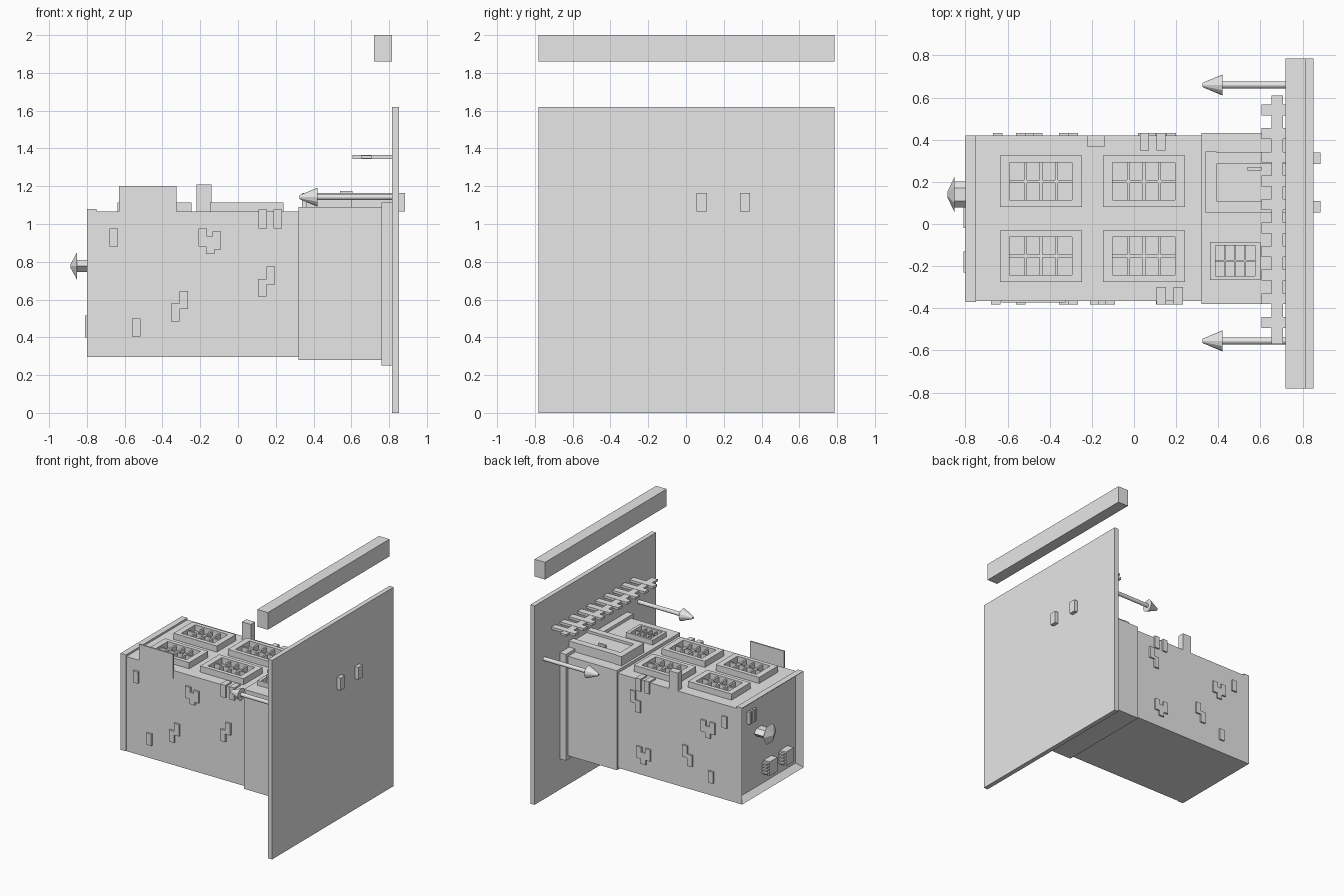
import bpy, bmesh, math
from mathutils import Matrix, Vector

if bpy.data.objects.get("Cube"):
    bpy.data.objects.remove(bpy.data.objects["Cube"])

grey = bpy.data.materials.new("plain_grey")
grey.use_nodes = True
grey.diffuse_color = (0.8, 0.8, 0.8, 1)
grey.node_tree.nodes["Principled BSDF"].inputs["Base Color"].default_value = (0.8, 0.8, 0.8, 1)


def finish(name, bm):
    mesh = bpy.data.meshes.new(name)
    bm.to_mesh(mesh)
    bm.free()
    mesh.materials.append(grey)
    obj = bpy.data.objects.new(name, mesh)
    bpy.context.collection.objects.link(obj)
    return obj


def add_box(bm, xs, ys, zs):
    lo, hi = zip(xs, ys, zs)
    lo, hi = Vector(lo), Vector(hi)
    mat = Matrix.Translation((lo + hi) / 2) @ Matrix.Diagonal((*(hi - lo), 1))
    return bmesh.ops.create_cube(bm, size=1, matrix=mat)["verts"]


def boxes(name, *items):
    bm = bmesh.new()
    for item in items:
        add_box(bm, *item)
    return finish(name, bm)


def add_cone(bm, x0, x1, r0, r1, y, z, sides, squash=1):
    # tapered prism running along x
    mat = (Matrix.Translation(((x0 + x1) / 2, y, z)) @ Matrix.Diagonal((1, 1, squash, 1))
           @ Matrix.Rotation(math.pi / 2, 4, "Y"))
    bmesh.ops.create_cone(bm, cap_ends=True, segments=sides, radius1=r0, radius2=r1,
                          depth=x1 - x0, matrix=mat)


def window(name, xs, ys, base, top, rim, bar):
    # raised frame with one long and three short glazing bars
    (x0, x1), (y0, y1), zs = xs, ys, (base, top)
    ix, iy = (x0 + rim, x1 - rim), (y0 + rim * 0.7, y1 - rim * 0.7)
    parts = [((x0, ix[0]), ys, zs), ((ix[1], x1), ys, zs),
             (ix, (y0, iy[0]), zs), (ix, (iy[1], y1), zs)]
    zb = (base, top - 0.012)
    mid = (y0 + y1) / 2
    parts.append((ix, (mid - bar, mid + bar), zb))
    for i in range(1, 4):
        x = ix[0] + (ix[1] - ix[0]) * i / 4
        parts.append(((x - bar, x + bar), iy, zb))
    boxes(name, *parts)


# Ground slab and separate beam
side = (-0.78, 0.785)
boxes("ground_slab", ((0.815, 0.853), side, (0, 1.62)))
boxes("loose_beam", ((0.72, 0.815), side, (1.86, 2.0)))

# Building shell: upper storey, lower storey, plinth
boxes("upper_storey", ((-0.75, 0.32), (-0.365, 0.42), (0.295, 1.065)))
boxes("lower_storey", ((0.32, 0.765), (-0.38, 0.432), (0.28, 1.09)))
boxes("plinth", ((0.76, 0.82), (-0.41, 0.46), (0.25, 1.115)))

# Parapet: a box end inset and pushed in
bm = bmesh.new()
add_box(bm, (-0.8, -0.75), (-0.37, 0.42), (0.295, 1.08))
bm.faces.ensure_lookup_table()
end = [f for f in bm.faces if f.normal.x < -0.9]
bmesh.ops.inset_region(bm, faces=end, thickness=0.055)
for v in end[0].verts:
    v.co.x += 0.045
finish("parapet", bm)

# Roof fittings: capped vent, two fan units, slotted grille
bm = bmesh.new()
add_cone(bm, -0.86, -0.755, 0.062, 0.062, 0.14, 0.777, 6, 0.58)
add_cone(bm, -0.886, -0.852, 0.012, 0.085, 0.14, 0.777, 6)
finish("roof_vent", bm)
for n, y in enumerate((0.03, -0.18)):
    unit = [((-0.81, -0.75), (y - 0.05, y + 0.05), (0.4, 0.515))]
    for i in range(4):
        z = 0.415 + i * 0.025
        unit.append(((-0.8, -0.75), (y + 0.05, y + 0.07), (z, z + 0.012)))
    boxes(f"roof_unit_{n + 1}", *unit)
boxes("roof_grille", *[((-0.78, -0.75), (0.2 + i * 0.035, 0.222 + i * 0.035), (0.89, 0.99))
                       for i in range(3)])

# Thin upright board and chimney block
boxes("upright_board", ((-0.63, -0.325), (-0.372, -0.36), (1.0, 1.2)))
boxes("chimney", ((-0.22, -0.14), (0.365, 0.42), (1.03, 1.21)))

# Windows
for i, x in enumerate((-0.637, -0.148)):
    for j, y in enumerate((-0.275, 0.08)):
        window(f"upper_window_{i}{j}", (x, x + 0.39), (y, y + 0.245), 1.06, 1.115, 0.047, 0.007)
window("lower_window", (0.36, 0.6), (-0.265, -0.085), 1.08, 1.13, 0.026, 0.004)

# Door with frame, leaf and handle
zd = (1.065, 1.165)
boxes("door_frame", ((0.34, 0.885), (0.055, 0.11), zd), ((0.34, 0.885), (0.285, 0.34), zd),
      ((0.34, 0.392), (0.055, 0.345), zd))
boxes("door_leaf", ((0.39, 0.82), (0.11, 0.285), (1.08, 1.145)))
boxes("door_handle", ((0.54, 0.605), (0.253, 0.27), (1.14, 1.175)))

# Exposed bricks on the two side walls, given by lower corner
near = [(-0.68, 0.88), (-0.56, 0.405), (-0.355, 0.485), (-0.31, 0.55), (-0.21, 0.88),
        (-0.17, 0.84), (-0.135, 0.865), (0.105, 0.615), (0.15, 0.68)]
far = [(-0.67, 0.88), (-0.545, 0.4), (-0.355, 0.485), (-0.31, 0.55), (-0.56, 0.8),
       (-0.52, 0.76), (-0.48, 0.8), (0.02, 0.43), (0.06, 0.39), (0.1, 0.43),
       (0.11, 0.8), (0.155, 0.87)]
for name, spots, ys in (("near_bricks", near, (-0.382, -0.36)), ("far_bricks", far, (0.41, 0.433))):
    boxes(name, *[((x, x + 0.045), ys, (z, z + 0.095)) for x, z in spots])

# Bricks wrapping the upper corners
boxes("corner_bricks",
      *[((x, x + 0.045), (-0.382, -0.3), (0.975, 1.078)) for x in (0.108, 0.188)],
      *[((x, x + 0.043), (0.35, 0.433), (0.975, 1.078)) for x in (0.028, 0.107)])

# Fence
zf = (1.345, 1.365)
pickets = [((0.605, 0.82), (0.515 - i * 0.112, 0.567 - i * 0.112), zf) for i in range(10)]
boxes("fence", ((0.653, 0.708), (-0.57, 0.61), (1.347, 1.363)), *pickets)

# Lamp posts
for name, y in (("back_lamp", 0.66), ("front_lamp", -0.555)):
    bm = bmesh.new()
    add_cone(bm, 0.42, 0.82, 0.016, 0.016, y, 1.142, 12)
    add_cone(bm, 0.325, 0.42, 0.01, 0.05, y, 1.142, 12)
    finish(name, bm)
